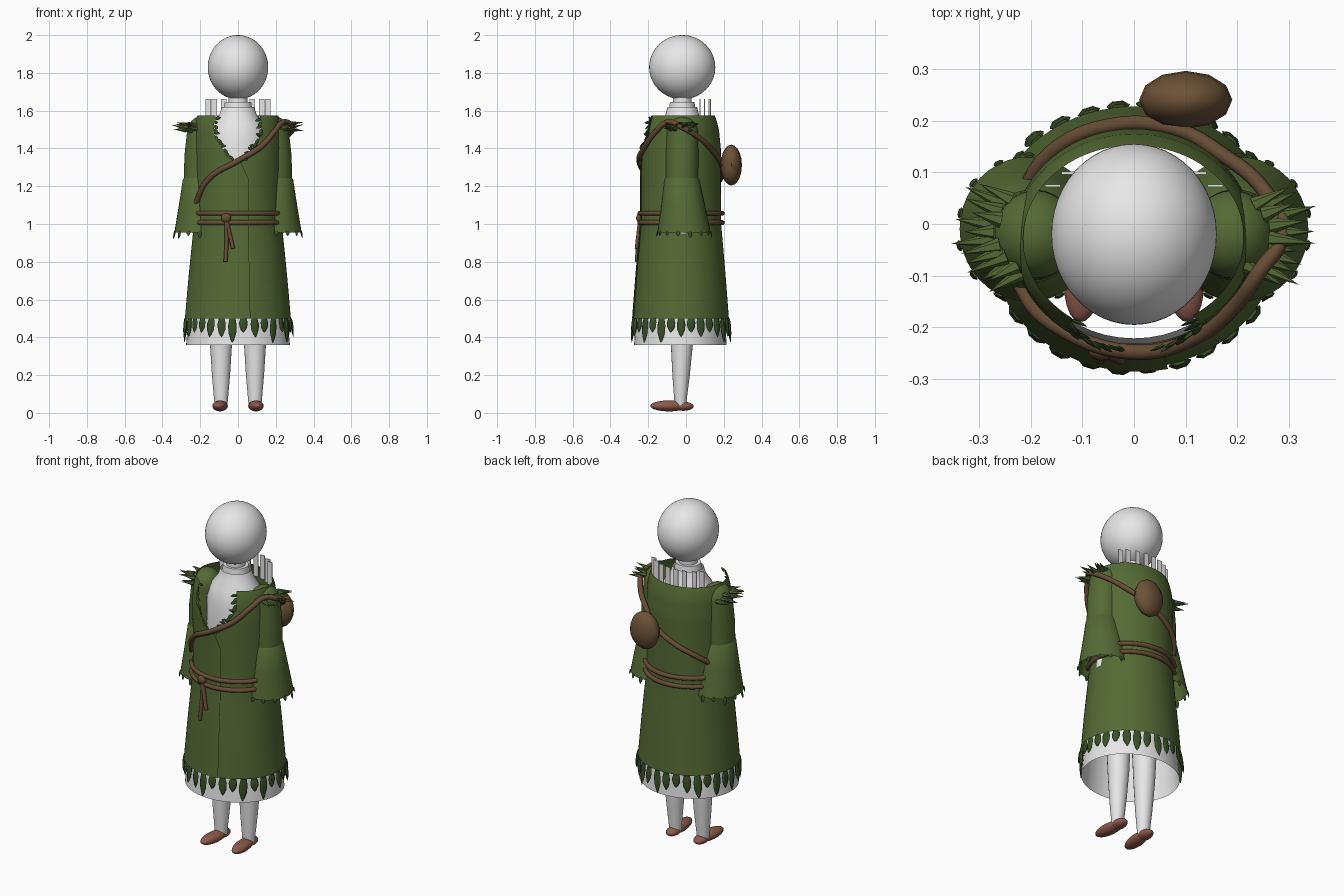
import bpy, bmesh, math, random
from mathutils import Vector

random.seed(4)
if "Cube" in bpy.data.objects:
    bpy.data.objects.remove(bpy.data.objects["Cube"])


def material(name, rgb):
    m = bpy.data.materials.new(name)
    m.use_nodes = True
    m.diffuse_color = (*rgb, 1)
    m.node_tree.nodes["Principled BSDF"].inputs["Base Color"].default_value = (*rgb, 1)
    return m


white = material("pale cloth", (0.8, 0.8, 0.8))
green = material("moss green", (0.09, 0.145, 0.035))
dark = material("dark leaf green", (0.04, 0.078, 0.02))
brown = material("rope brown", (0.135, 0.073, 0.036))
hide = material("pouch brown", (0.15, 0.085, 0.038))
red = material("shoe red brown", (0.27, 0.1, 0.07))


def finish(name, bm, mat, smooth=True):
    me = bpy.data.meshes.new(name)
    bm.to_mesh(me)
    bm.free()
    me.materials.append(mat)
    ob = bpy.data.objects.new(name, me)
    bpy.context.collection.objects.link(ob)
    if smooth:
        bpy.ops.object.select_all(action="DESELECT")
        ob.select_set(True)
        bpy.context.view_layer.objects.active = ob
        bpy.ops.object.shade_smooth_by_angle(angle=math.radians(45))
    return ob


def ball(name, loc, size, mat, seg=32, rings=20, turn=0):
    bm = bmesh.new()
    bmesh.ops.create_uvsphere(bm, u_segments=seg, v_segments=rings, radius=1)
    bmesh.ops.scale(bm, vec=size, verts=bm.verts)
    ob = finish(name, bm, mat)
    ob.location = loc
    ob.rotation_euler.z = turn


def loft(name, rows, mat, seg=40):
    """Open tube through rows of (z, x centre, y centre, x radius, y radius)."""
    bm = bmesh.new()
    loops = []
    for z, cx, cy, rx, ry in rows:
        loops.append([bm.verts.new((cx + rx * math.sin(k * math.tau / seg),
                                    cy - ry * math.cos(k * math.tau / seg), z)) for k in range(seg)])
    for low, high in zip(loops, loops[1:]):
        for k in range(seg):
            n = (k + 1) % seg
            bm.faces.new((low[k], low[n], high[n], high[k]))
    finish(name, bm, mat)


def rope(name, points, radius, mat, closed=False):
    cu = bpy.data.curves.new(name, "CURVE")
    cu.dimensions = "3D"
    cu.bevel_depth = radius
    cu.bevel_resolution = 2
    cu.use_fill_caps = True
    cu.resolution_u = 6
    sp = cu.splines.new("BEZIER")
    sp.bezier_points.add(len(points) - 1)
    for b, p in zip(sp.bezier_points, points):
        b.co = p
        b.handle_left_type = b.handle_right_type = "AUTO"
    sp.use_cyclic_u = closed
    cu.materials.append(mat)
    ob = bpy.data.objects.new(name, cu)
    bpy.context.collection.objects.link(ob)


LEAF = ((0, 0.7), (0.3, 1), (0.6, 0.9), (0.85, 0.45))
THORN = ((0, 1),)


def spike(bm, base, direction, length, radius, shape, normal, thick=0.4, sides=6):
    """Pointed leaf or thorn, flattened along its normal."""
    base, d = Vector(base), Vector(direction).normalized()
    u = d.cross(Vector(normal)).normalized()
    v = d.cross(u) * thick
    loops = [[bm.verts.new(base + d * length * t + radius * r * (
        u * math.cos(k * math.tau / sides) + v * math.sin(k * math.tau / sides)))
        for k in range(sides)] for t, r in shape]
    tip = bm.verts.new(base + d * length)
    bm.faces.new(loops[0][::-1])
    for k in range(sides):
        n = (k + 1) % sides
        for a, b in zip(loops, loops[1:]):
            bm.faces.new((a[k], a[n], b[n], b[k]))
        bm.faces.new((loops[-1][k], loops[-1][n], tip))


# Coat outline: height, x radius, y radius
COAT = [(0.5, 0.28, 0.253), (0.75, 0.258, 0.234), (1.0, 0.232, 0.212), (1.2, 0.23, 0.21),
        (1.4, 0.233, 0.21), (1.5, 0.23, 0.2), (1.55, 0.222, 0.187), (1.575, 0.212, 0.178)]
COAT_Y = -0.026


def coat_point(angle, z, out=0.0):
    z = min(max(z, COAT[0][0]), COAT[-1][0])
    for (z0, a0, b0), (z1, a1, b1) in zip(COAT, COAT[1:]):
        if z <= z1:
            t = (z - z0) / (z1 - z0)
            rx, ry = a0 + t * (a1 - a0) + out, b0 + t * (b1 - b0) + out
            return Vector((rx * math.sin(angle), COAT_Y - ry * math.cos(angle), z))


def opening(z):
    """Half angle of the neckline at this height."""
    t = max(0, (z - 1.32) / 0.16)
    return 0.57 * min(1, t) ** 0.7


# Coat: one wrapped sheet with an overlapping front seam and an open neckline
bm = bmesh.new()
heights = [0.5 + 0.1 * i for i in range(8)] + [1.24 + 0.02 * i for i in range(17)] + [1.575]
cols, rows = 72, []
for z in heights:
    g = opening(z)
    lap = 0.23 * min(1, max(0, (1.36 - z) / 0.12))
    start, end = g + lap * 0.3, math.tau - g + lap
    rows.append([bm.verts.new(coat_point(start + (end - start) * k / cols, z, 0.008 * (k / cols) ** 6))
                 for k in range(cols + 1)])
for low, high in zip(rows, rows[1:]):
    for k in range(cols):
        bm.faces.new((low[k], low[k + 1], high[k + 1], high[k]))
finish("coat", bm, green)

# Underskirt, torso, collar, neck and head
loft("underskirt", [(0.36, 0, -0.03, 0.275, 0.245), (0.5, 0, -0.028, 0.262, 0.235),
                    (1.0, 0, -0.026, 0.215, 0.195)], white, 48)
loft("torso", [(0.75, 0, -0.024, 0.15, 0.12), (1.0, 0, -0.024, 0.15, 0.125), (1.3, 0, -0.024, 0.16, 0.14),
               (1.45, 0, -0.024, 0.158, 0.135), (1.53, 0, -0.022, 0.135, 0.115),
               (1.575, 0, -0.02, 0.1, 0.09), (1.62, 0, -0.02, 0.085, 0.078)], white, 48)
loft("collar", [(1.57, 0, -0.02, 0.08, 0.075), (1.645, 0, -0.02, 0.07, 0.065), (1.645, 0, -0.02, 0.05, 0.05)], white)
loft("neck", [(1.6, 0, -0.02, 0.052, 0.05), (1.7, 0, -0.02, 0.05, 0.05)], white)
ball("head", (0, -0.02, 1.83), (0.16, 0.175, 0.17), white, 48, 32)

# Upright collar slats around the nape
bm = bmesh.new()
for x in (0.025, 0.075, 0.125, 0.157):
    for s in (-1, 1):
        y = -0.02 + 0.152 * math.sqrt(1 - (x / 0.2) ** 2)
        slat = bmesh.ops.create_cube(bm, size=1)["verts"]
        bmesh.ops.scale(bm, vec=(0.03, 0.005, 0.14), verts=slat)
        bmesh.ops.translate(bm, vec=(s * x, y, 1.592), verts=slat)
finish("collar_slats", bm, white, False)

# Hem leaves
bm = bmesh.new()
for i in range(30):
    a = math.tau * (i + 0.5) / 30
    out = Vector((math.sin(a), -math.cos(a), 0))
    spike(bm, coat_point(a, 0.5), out * 0.08 + Vector((random.uniform(-0.08, 0.08), 0, -1)),
          random.choice((0.075, 0.1, 0.13)), 0.023, LEAF, out)
finish("hem_leaves", bm, dark, False)

# Neckline leaves along both coat edges
bm = bmesh.new()
for s in (-1, 1):
    for i in range(13):
        z = 1.34 + 0.018 * i
        spike(bm, coat_point(s * opening(z), z, 0.004),
              (-s * random.uniform(0.2, 1), -0.4, random.uniform(-0.8, 0.3)), 0.035, 0.009, LEAF, (0, -1, 0))
finish("neckline_leaves", bm, dark, False)

# Paired parts: sleeves, arms, thorns, legs and shoes
for s, side in ((1, "left"), (-1, "right")):
    ball(side + "_shoulder", (s * 0.19, -0.02, 1.485), (0.08, 0.085, 0.085), green)
    loft(side + "_upper_sleeve", [(1.22, s * 0.2, -0.022, 0.086, 0.086), (1.36, s * 0.196, -0.021, 0.088, 0.088),
                                  (1.485, s * 0.19, -0.02, 0.08, 0.085)], green)
    loft(side + "_lower_sleeve", [(0.955, s * 0.203, -0.01, 0.134, 0.14), (1.1, s * 0.201, -0.015, 0.112, 0.115),
                                  (1.235, s * 0.2, -0.022, 0.092, 0.092), (1.25, s * 0.2, -0.022, 0.08, 0.08)], green)
    loft(side + "_arm", [(0.95, s * 0.21, -0.015, 0.03, 0.03), (1.4, s * 0.195, -0.02, 0.05, 0.05)], white, 20)

    bm = bmesh.new()
    for i in range(14):
        a = math.tau * i / 14
        out = Vector((math.sin(a), -math.cos(a), 0))
        spike(bm, (s * 0.203 + 0.134 * out.x, -0.01 + 0.14 * out.y, 0.963), out * 0.2 - Vector((0, 0, 1)),
              random.uniform(0.025, 0.045), 0.011, LEAF, out)
    finish(side + "_cuff_leaves", bm, dark, False)

    bm = bmesh.new()
    for i in range(13):
        a, e = -1.35 + 2.4 * i / 12, random.uniform(0.15, 0.7)
        d = Vector((s * math.cos(a) * math.cos(e), math.sin(a) * math.cos(e), math.sin(e)))
        spike(bm, Vector((s * 0.2, -0.02, 1.482)) + d * 0.078, (s, 0.6 * math.sin(a), random.uniform(-0.1, 0.25)),
              random.uniform(0.055, 0.09), 0.016, THORN, (0, 0, 1), 0.8)
    finish(side + "_shoulder_thorns", bm, green, False)

    loft(side + "_leg", [(0.04, s * 0.09, -0.03, 0.034, 0.03), (0.2, s * 0.09, -0.026, 0.048, 0.046),
                         (0.36, s * 0.09, -0.022, 0.058, 0.058), (0.8, s * 0.09, -0.02, 0.075, 0.08)], white, 24)
    ball(side + "_shoe", (s * 0.095, -0.09, 0.037), (0.04, 0.1, 0.029), red, 24, 14, s * 0.1)
    ball(side + "_heel", (s * 0.09, -0.015, 0.035), (0.036, 0.055, 0.024), red, 24, 14)

# Rope belt, knot and tails
for name, z in (("upper", 1.057), ("lower", 1.007)):
    rope(name + "_belt", [coat_point(math.tau * k / 24, z, 0.007) for k in range(24)], 0.013, brown, True)
ball("belt_knot", coat_point(-0.26, 1.032, 0.014), (0.026, 0.02, 0.026), brown, 16, 10)
for name, angles, drop in (("long", (-0.26, -0.24, -0.25), 0.115), ("short", (-0.26, -0.18, -0.1), 0.08)):
    rope(name + "_belt_tail", [coat_point(a, 1.03 - drop * k, 0.013) for k, a in enumerate(angles)], 0.011, brown)

# Cross-body strap: angle, height, clearance
STRAP = [(-85, 1.03, 0.008), (-65, 1.12, 0.01), (-40, 1.24, 0.01), (0, 1.335, 0.012), (30, 1.41, 0.012),
         (52, 1.49, 0.016), (72, 1.54, 0.03), (92, 1.51, 0.06), (112, 1.46, 0.04), (138, 1.39, 0.012),
         (160, 1.33, 0.012), (190, 1.26, 0.01), (222, 1.19, 0.01), (260, 1.09, 0.01)]
rope("shoulder_strap", [coat_point(math.radians(a), z, o) for a, z, o in STRAP], 0.015, brown)
ball("pouch", (0.1, 0.24, 1.312), (0.09, 0.056, 0.108), hide, 12, 10)
